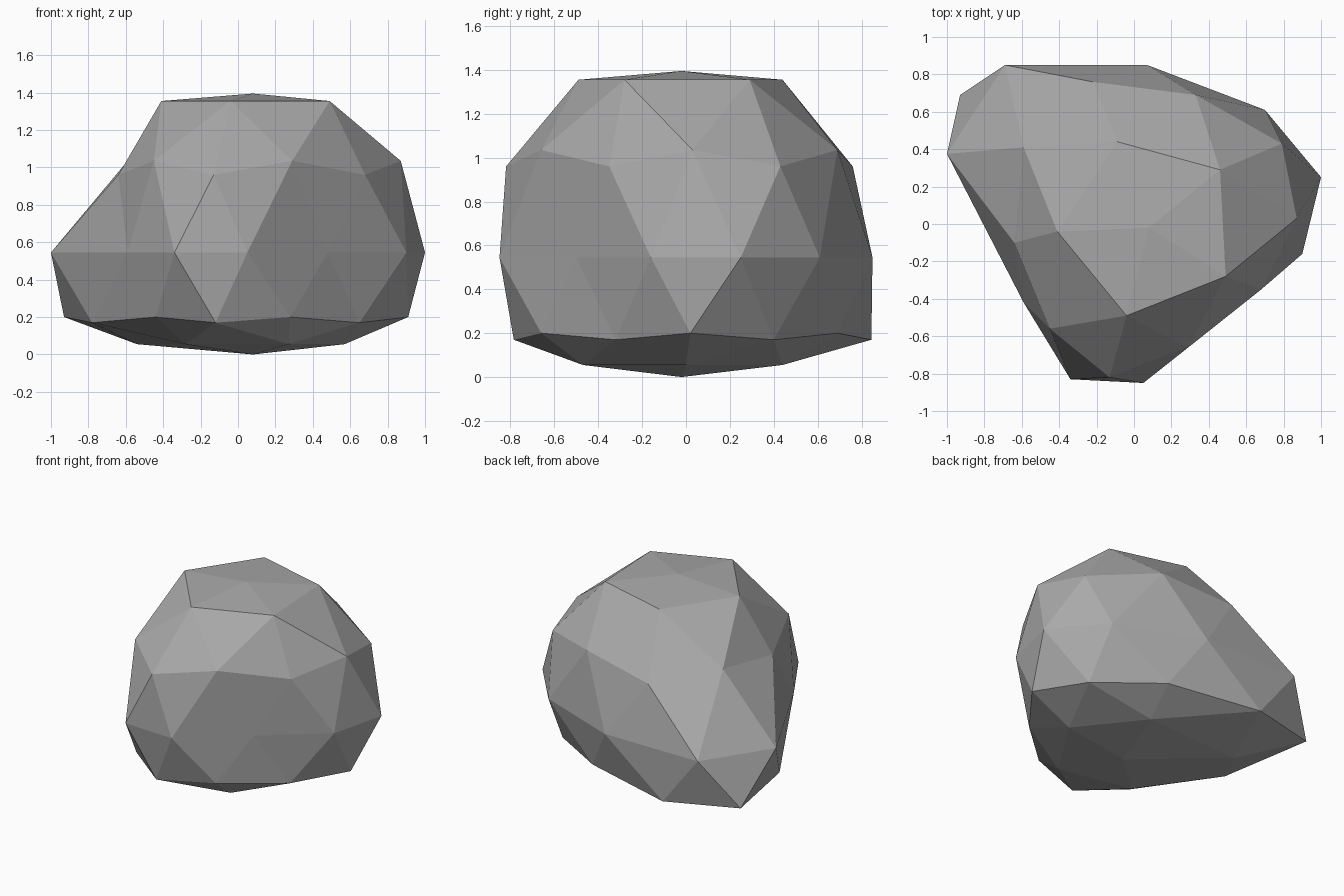
import bpy
import bmesh
import math

# Remove the default object
default_cube = bpy.data.objects.get("Cube")
if default_cube:
    bpy.data.objects.remove(default_cube, do_unlink=True)


def make_material(name, grey):
    material = bpy.data.materials.new(name)
    material.use_nodes = True
    colour = (grey, grey, grey, 1.0)
    material.diffuse_color = colour
    material.node_tree.nodes["Principled BSDF"].inputs["Base Color"].default_value = colour
    return material


def turn_order(vertex):
    """Position of a vertex around its ring, counter-clockwise."""
    return (math.atan2(vertex.co.y, vertex.co.x) + 0.1) % math.tau


def group_by_height(vertices):
    """Split the sphere's vertices into horizontal rings, lowest ring first."""
    rings = {}
    for vertex in vertices:
        rings.setdefault(round(vertex.co.z, 2) + 0.0, []).append(vertex)
    return [sorted(rings[level], key=turn_order) for level in sorted(rings)]


# Outline of the stone at each height, from the flattened base to the crown
OUTLINES = [
    (0.0, [(.08, -.02)]),
    (.055, [(.22, .44), (-.54, .40), (-.28, -.36), (.27, -.47), (.57, 0)]),
    (.17, [(.73, .40), (-.40, .845), (-.78, .02), (-.12, -.785), (.65, -.32)]),
    (.2, [(.28, .69), (-.93, .69), (-.44, -.56), (.28, -.66), (.91, .02)]),
    (.545, [(.7, .61), (.07, .85), (-.69, .85), (-1, .375), (-.59, -.42),
            (-.34, -.83), (.05, -.85), (.48, -.5), (.9, -.16), (1, .25)]),
    (.96, [(.79, .43), (-.22, .76), (-.64, -.1), (-.13, -.82), (.68, -.35)]),
    (1.035, [(.33, .69), (-.59, .41), (-.45, -.56), (.29, -.66), (.87, .03)]),
    (1.355, [(.46, .29), (-.09, .44), (-.41, -.04), (-.04, -.49), (.49, -.28)]),
    (1.395, [(.08, -.02)]),
]

# Low-poly sphere pushed out to the stone's outlines, ring by ring
bm = bmesh.new()
bmesh.ops.create_icosphere(bm, subdivisions=2, radius=1.0)
for ring, (height, outline) in zip(group_by_height(bm.verts), OUTLINES):
    for vertex, (x, y) in zip(ring, outline):
        vertex.co = (x, y, height)
bmesh.ops.recalc_face_normals(bm, faces=bm.faces)

mesh = bpy.data.meshes.new("boulder")
bm.to_mesh(mesh)
bm.free()

# Flat facets in one stone colour
for polygon in mesh.polygons:
    polygon.use_smooth = False
mesh.materials.append(make_material("stone grey", 0.40))

boulder = bpy.data.objects.new("boulder", mesh)
bpy.context.collection.objects.link(boulder)
